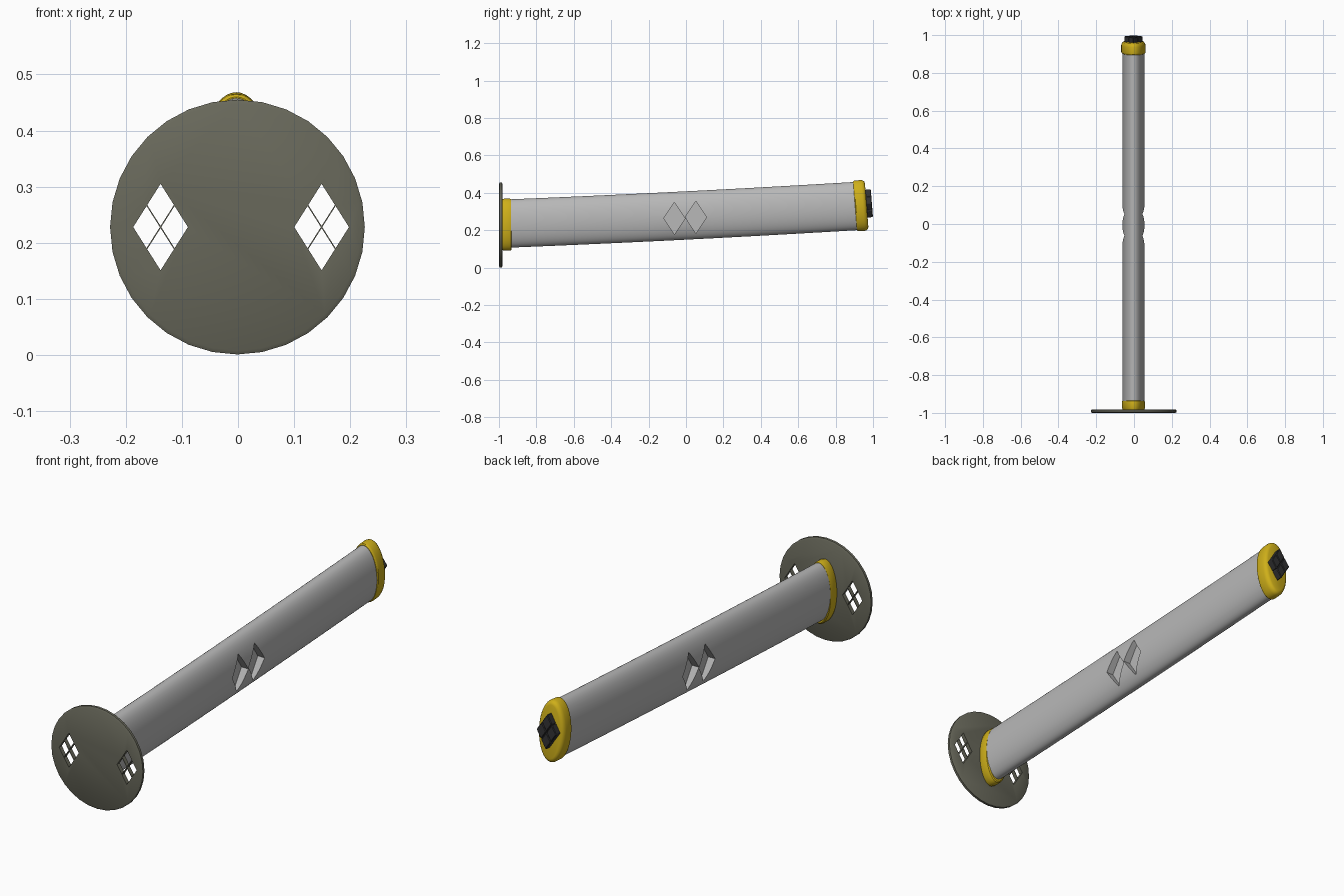
import bpy, bmesh, math
from mathutils import Matrix, Vector

if "Cube" in bpy.data.objects:
    bpy.data.objects.remove(bpy.data.objects["Cube"])


def material(name, rgb):
    m = bpy.data.materials.new(name)
    m.diffuse_color = (*rgb, 1)
    m.use_nodes = True
    m.node_tree.nodes["Principled BSDF"].inputs["Base Color"].default_value = m.diffuse_color
    return m


OLIVE = material("dark_olive_metal", (0.14, 0.14, 0.105))
YELLOW = material("yellow_metal", (0.62, 0.43, 0.01))
GREY = material("grey_wrap", (0.48, 0.48, 0.48))
DARK = material("dark_metal", (0.03, 0.03, 0.032))


def finish(name, bm, mat, angle=None):
    bmesh.ops.recalc_face_normals(bm, faces=bm.faces)
    mesh = bpy.data.meshes.new(name)
    bm.to_mesh(mesh)
    bm.free()
    ob = bpy.data.objects.new(name, mesh)
    bpy.context.collection.objects.link(ob)
    if mat:
        mesh.materials.append(mat)
    if angle:
        smooth(ob, angle)
    return ob


def smooth(ob, angle):
    bpy.ops.object.select_all(action='DESELECT')
    ob.select_set(True)
    bpy.context.view_layer.objects.active = ob
    bpy.ops.object.shade_smooth_by_angle(angle=math.radians(angle))


def loft(name, rings, mat, sides=48, angle=35):
    """Skin elliptical rings (y, z, half width, half height, tilt in degrees, x)."""
    bm = bmesh.new()
    loops = []
    for y, z, a, b, tilt, x in rings:
        up = Vector((0, -math.sin(math.radians(tilt)), math.cos(math.radians(tilt))))
        loop = []
        for i in range(sides):
            t = 2 * math.pi * i / sides
            loop.append(bm.verts.new(Vector((x + a * math.cos(t), y, z)) + up * b * math.sin(t)))
        loops.append(loop)
    for p, q in zip(loops, loops[1:]):
        for i in range(sides):
            j = (i + 1) % sides
            bm.faces.new((p[i], p[j], q[j], q[i]))
    bm.faces.new(loops[0])
    bm.faces.new(loops[-1])
    return finish(name, bm, mat, angle)


def add_diamond(bm, matrix, u, v, w, h, d0, d1):
    """Diamond prism in local x (width) and z (height), deep along local y."""
    corners = [(u + w, v), (u, v + h), (u - w, v), (u, v - h)]
    front, back = ([bm.verts.new(matrix @ Vector((x, d, z))) for x, z in corners]
                   for d in (d0, d1))
    bm.faces.new(front)
    bm.faces.new(back[::-1])
    for i in range(4):
        bm.faces.new((front[i], back[i], back[(i + 1) % 4], front[(i + 1) % 4]))


def add_crest(bm, matrix, w, h, d0, d1, fill=0.95):
    """Four small diamonds making one large diamond."""
    for u, v in ((w / 2, 0), (-w / 2, 0), (0, h / 2), (0, -h / 2)):
        add_diamond(bm, matrix, u, v, w / 2 * fill, h / 2 * fill, d0, d1)


def cut(ob, cutter, angle):
    mod = ob.modifiers.new("cut", 'BOOLEAN')
    mod.operation = 'DIFFERENCE'
    mod.solver = 'EXACT'
    mod.object = cutter
    bpy.ops.object.select_all(action='DESELECT')
    ob.select_set(True)
    bpy.context.view_layer.objects.active = ob
    bpy.ops.object.modifier_apply(modifier=mod.name)
    bpy.data.objects.remove(cutter, do_unlink=True)
    smooth(ob, angle)


# Round guard with softened rim and two pierced crests
R, GZ = 0.227, 0.228
guard = loft("guard", [(y, GZ, r, r, 0, -0.001) for y, r in
                       ((-1, R - 0.007), (-0.996, R), (-0.985, R), (-0.981, R - 0.007))],
             OLIVE, sides=32)
bm = bmesh.new()
for x in (-0.138, 0.149):
    add_crest(bm, Matrix.Translation((x, 0, GZ)), 0.05, 0.079, -1.05, -0.93)
cut(guard, finish("guard_cutter", bm, None), 35)

# Gently rising oval grip
CX = -0.003


def axis_z(y):
    return 0.279 + 0.0505 * y + 0.0055 * y * y


rings = []
for i in range(13):
    y = -0.97 + 1.9 * i / 12
    slope = math.degrees(math.atan(0.0505 + 0.011 * y))
    rings.append((y, axis_z(y), 0.058, 0.129, slope, CX))
grip = loft("grip", rings, GREY)

# Paired diamond recesses on both sides of the grip
bm = bmesh.new()
tilt = Matrix.Rotation(math.radians(3), 4, 'X')
for side in (1, -1):
    frame = Matrix.Translation((CX, 0, 0)) @ Matrix.Rotation(math.radians(90), 4, 'Z')
    for y in (-0.062, 0.053):
        add_diamond(bm, frame, y, axis_z(y) - 0.012, 0.057, 0.086, side * 0.024, side * 0.1)
cut(grip, finish("grip_cutter", bm, None), 35)

# Collar between guard and grip
loft("collar", [(y, 0.23, 0.061 - e, 0.139 - e, 0, CX) for y, e in
                ((-0.982, 0.003), (-0.972, 0), (-0.944, 0), (-0.936, 0.002), (-0.932, 0.007))],
     YELLOW)

# Pommel cap square to the grip's end
T = 4.5
axis = Vector((0, math.cos(math.radians(T)), math.sin(math.radians(T))))
base = Vector((CX, 0.904, 0.3295))
pommel = []
for d, e in ((0, 0.005), (0.004, 0.001), (0.01, 0), (0.042, 0), (0.052, 0.003),
             (0.059, 0.009), (0.062, 0.018)):
    p = base + axis * d
    pommel.append((p.y, p.z, 0.065 - e, 0.136 - e, T, CX))
loft("pommel", pommel, YELLOW)

# Raised dark crest on the pommel face
bm = bmesh.new()
frame = Matrix.Translation(base + Vector((0, 0, 0.008))) @ Matrix.Rotation(math.radians(T), 4, 'X')
add_crest(bm, frame, 0.05, 0.078, 0.055, 0.09, fill=0.97)
crest = finish("pommel_crest", bm, DARK)
bev = crest.modifiers.new("soft_edges", 'BEVEL')
bev.width = 0.003
bev.segments = 1
